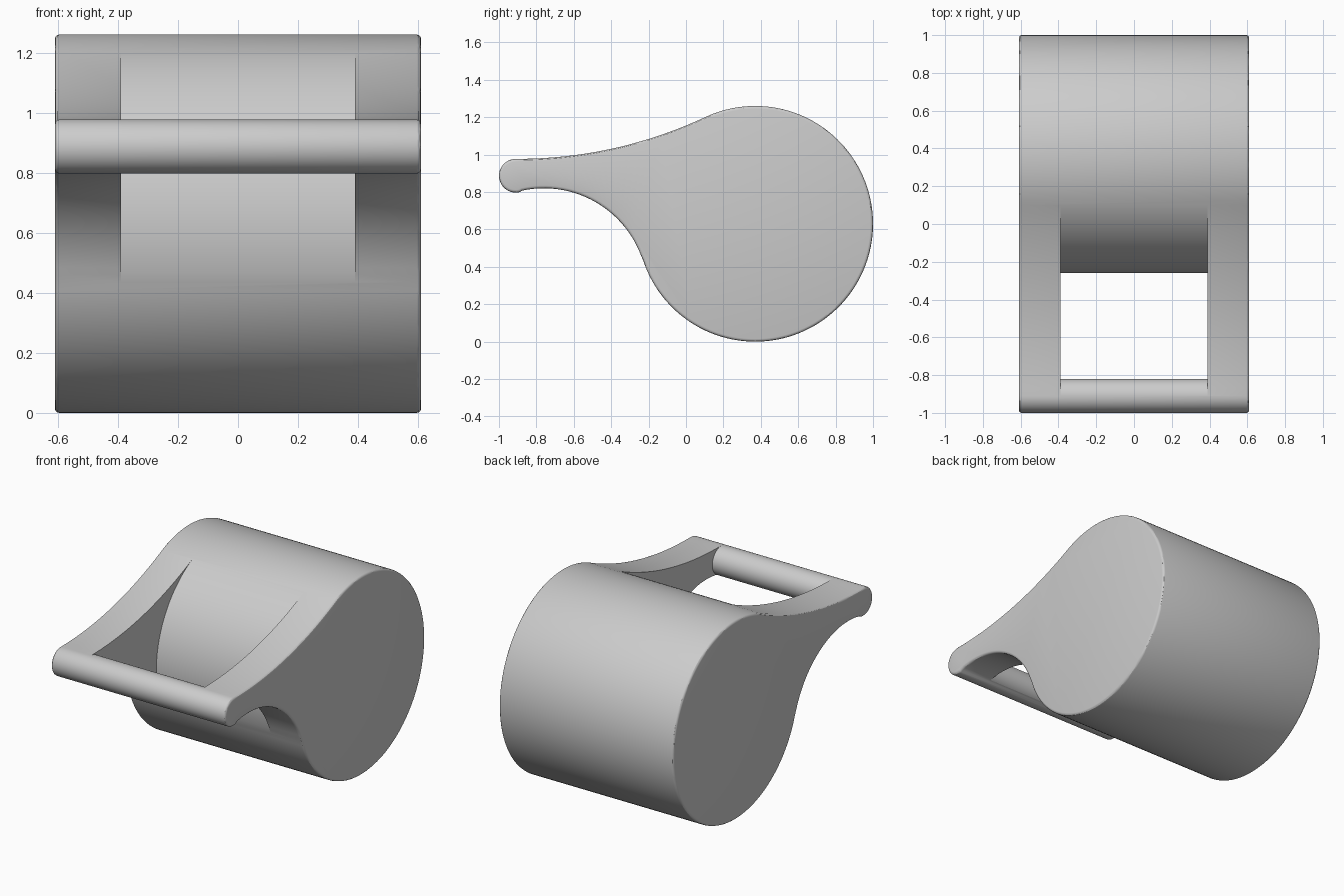
import bpy, bmesh
from math import sin, cos, radians

if "Cube" in bpy.data.objects:
    bpy.data.objects.remove(bpy.data.objects["Cube"])

DRUM, DRUM_R = (0.37, 0.63), 0.63
BAR, BAR_R = (-0.91, 0.887), 0.09
HALF_W, WINDOW = 0.61, 0.39


def arc(c, r, a0, a1, n):
    """Points (y, z) along an arc, angles in degrees."""
    return [(c[0] + r * cos(radians(a0 + (a1 - a0) * i / n)),
             c[1] + r * sin(radians(a0 + (a1 - a0) * i / n))) for i in range(n + 1)]


def quad_curve(p, q, s, n):
    """Interior points of a quadratic curve."""
    return [tuple((1 - t) ** 2 * p[k] + 2 * t * (1 - t) * q[k] + t * t * s[k] for k in (0, 1))
            for t in (i / n for i in range(1, n))]


def extrude_profile(name, pts, half, bevel=0):
    bm = bmesh.new()
    face = bm.faces.new([bm.verts.new((-half, y, z)) for y, z in pts])
    new = bmesh.ops.extrude_face_region(bm, geom=[face])["geom"]
    bmesh.ops.translate(bm, vec=(2 * half, 0, 0),
                        verts=[v for v in new if isinstance(v, bmesh.types.BMVert)])
    bmesh.ops.recalc_face_normals(bm, faces=bm.faces)
    if bevel:
        rims = [e for e in bm.edges if abs(e.verts[0].co.x - e.verts[1].co.x) < 1e-6]
        bmesh.ops.bevel(bm, geom=rims, offset=bevel, segments=3, profile=0.5, affect='EDGES')
    me = bpy.data.meshes.new(name)
    bm.to_mesh(me)
    bm.free()
    ob = bpy.data.objects.new(name, me)
    bpy.context.collection.objects.link(ob)
    return ob


# Side outline: drum, sweeping top, rounded bar, hollow underside
A_TOP, A_LOW = 115.3, 198.0
drum = arc(DRUM, DRUM_R, A_LOW, A_TOP + 360, 100)
bar = arc(BAR, BAR_R, 90, 285, 24)
top = quad_curve(drum[-1], (-0.38, 0.977), bar[0], 24)
under = arc((-0.76, 0.265), 0.555, 102, 18, 32)[:-1]
body = extrude_profile("drum_body_with_handle", drum + top + bar + under, HALF_W, 0.015)

# Window between drum and bar
hole = (arc(DRUM, DRUM_R, A_TOP, A_LOW, 28) + [(-0.38, 0.385), (-0.86, 0.70)]
        + arc(BAR, BAR_R, -75, 90, 20) + [(-0.91, 1.10), (-0.05, 1.35)])
cutter = extrude_profile("window_cutter", hole, WINDOW)
cutter.hide_render = True
cutter.hide_set(True)

mod = body.modifiers.new("window", 'BOOLEAN')
mod.operation = 'DIFFERENCE'
mod.solver = 'EXACT'
mod.object = cutter
bpy.context.view_layer.objects.active = body
body.select_set(True)
bpy.ops.object.modifier_apply(modifier=mod.name)
bpy.data.objects.remove(cutter)
bpy.ops.object.shade_smooth_by_angle(angle=radians(30))
